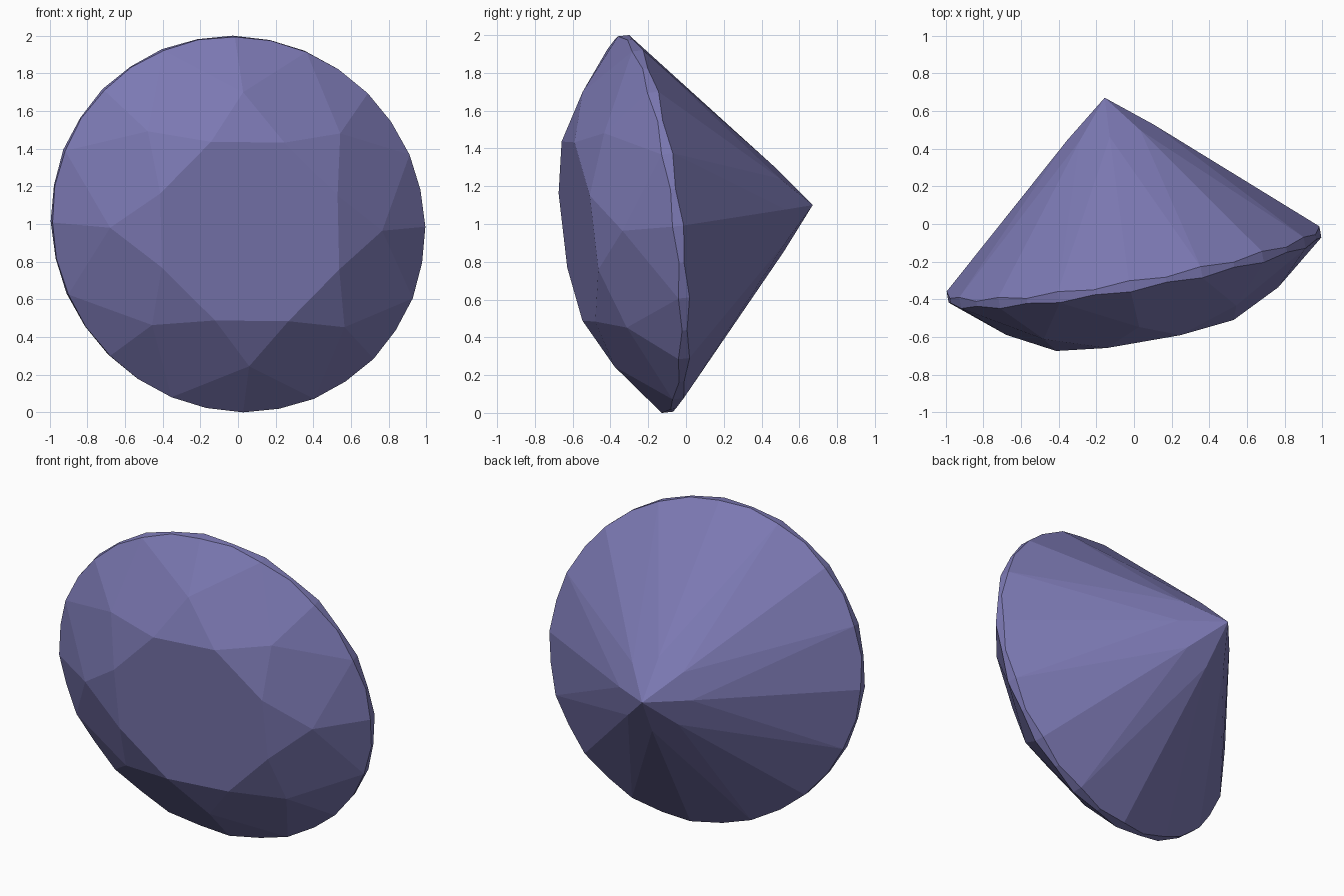
import bpy, bmesh, math
from mathutils import Matrix, Vector

if "Cube" in bpy.data.objects:
    bpy.data.objects.remove(bpy.data.objects["Cube"])

SIDES = 8
STEP = math.pi / SIDES            # angle between facet junctions
TABLE_R, TABLE_H = 0.515, 0.36
STAR_R, TIP_R = 0.73, 0.23
GIRDLE, CULET = 0.03, 0.90        # half girdle height, pavilion depth


def ring(count, radius, height, start=0.0):
    return [Vector((radius * math.cos(start + i * math.tau / count),
                    radius * math.sin(start + i * math.tau / count), height))
            for i in range(count)]


def on_line(r, r0, h0, r1, h1):
    return h0 + (r - r0) * (h1 - h0) / (r1 - r0)


# Facet heights that keep the kites and girdle facets planar
star_h = on_line(STAR_R * math.cos(STEP), TABLE_R, TABLE_H, 1, GIRDLE)
tip_h = on_line(TIP_R * math.cos(STEP), 0, -CULET, 1, -GIRDLE)
c = math.cos(STEP / 2)
dip_top = on_line(1, STAR_R * c, star_h, c, GIRDLE)
dip_bottom = on_line(1, TIP_R * c, tip_h, c, -GIRDLE)

points = ring(SIDES, TABLE_R, TABLE_H, STEP)            # table
points += ring(SIDES, STAR_R, star_h)                   # star tips
points += ring(2 * SIDES, 1, GIRDLE)                    # scalloped girdle
points += ring(2 * SIDES, 1, dip_top, STEP / 2)
points += ring(2 * SIDES, 1, -GIRDLE)
points += ring(2 * SIDES, 1, dip_bottom, STEP / 2)
points += ring(SIDES, TIP_R, tip_h)                     # lower facet tips
points.append(Vector((0, 0, -CULET)))                   # culet

# Convex cut stone
bm = bmesh.new()
for p in points:
    bm.verts.new(p)
bmesh.ops.convex_hull(bm, input=bm.verts[:])
bmesh.ops.dissolve_limit(bm, angle_limit=math.radians(0.3),
                         verts=bm.verts[:], edges=bm.edges[:])

# Tilt the stone so its table faces the front
bm.transform(Matrix(((0.99, -0.022, 0.173, 0.0),
                     (0.173, -0.116, -0.984, -0.215),
                     (-0.011, 0.997, -0.111, 1.0),
                     (0, 0, 0, 1))))
bmesh.ops.recalc_face_normals(bm, faces=bm.faces[:])

mesh = bpy.data.meshes.new("cut_gem")
bm.to_mesh(mesh)
bm.free()
gem = bpy.data.objects.new("cut_gem", mesh)
bpy.context.collection.objects.link(gem)

mat = bpy.data.materials.new("violet_stone")
mat.diffuse_color = (0.2, 0.19, 0.45, 1)
mat.use_nodes = True
mat.node_tree.nodes["Principled BSDF"].inputs["Base Color"].default_value = mat.diffuse_color
mesh.materials.append(mat)
